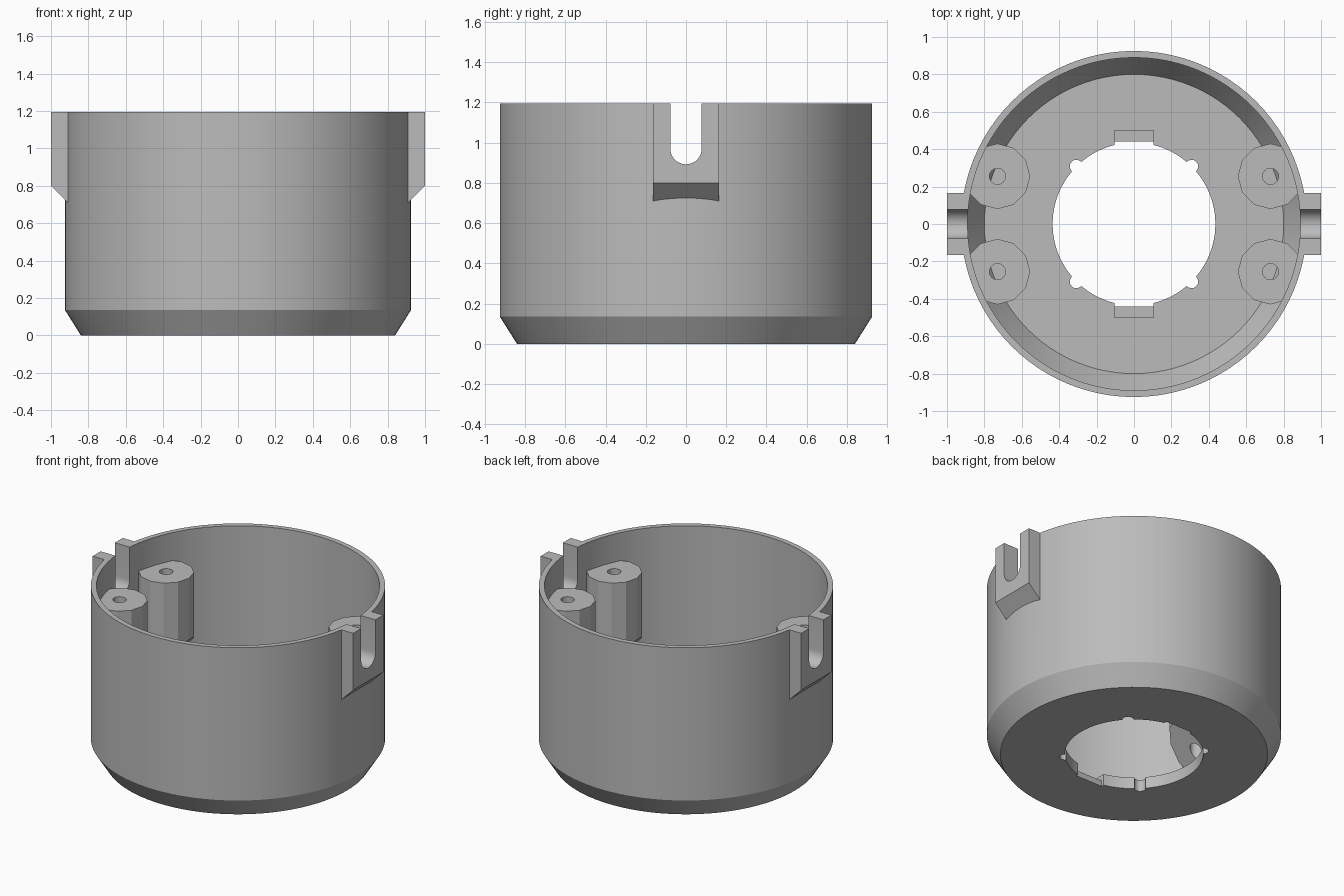
import bpy, bmesh, math
from mathutils import Matrix, Vector

if "Cube" in bpy.data.objects:
    bpy.data.objects.remove(bpy.data.objects["Cube"], do_unlink=True)

grey = bpy.data.materials.new("plain grey")
grey.use_nodes = True
COLOUR = (0.5, 0.5, 0.5, 1)
grey.diffuse_color = COLOUR
next(n for n in grey.node_tree.nodes if n.type == 'BSDF_PRINCIPLED').inputs["Base Color"].default_value = COLOUR

TOP, OUTER, INNER, FLOOR = 1.195, 0.925, 0.89, 0.08


def finish(bm, name):
    bmesh.ops.recalc_face_normals(bm, faces=bm.faces[:])
    mesh = bpy.data.meshes.new(name)
    bm.to_mesh(mesh)
    bm.free()
    mesh.materials.append(grey)
    obj = bpy.data.objects.new(name, mesh)
    bpy.context.collection.objects.link(obj)
    return obj


def prism(name, points, a, b, axis='Z'):
    """Extrude a 2D outline from a to b along Z, Y (outline xz) or X (outline yz)."""
    place = {'Z': lambda p, t: (p[0], p[1], t),
             'Y': lambda p, t: (p[0], t, p[1]),
             'X': lambda p, t: (t, p[0], p[1])}[axis]
    bm = bmesh.new()
    low = [bm.verts.new(place(p, a)) for p in points]
    high = [bm.verts.new(place(p, b)) for p in points]
    bm.faces.new(low)
    bm.faces.new(high)
    n = len(points)
    for i in range(n):
        j = (i + 1) % n
        bm.faces.new((low[i], low[j], high[j], high[i]))
    return finish(bm, name)


def circle(x, y, r, n):
    return [(x + r * math.cos(2 * math.pi * i / n), y + r * math.sin(2 * math.pi * i / n)) for i in range(n)]


def rect(x0, x1, y0, y1):
    return [(x0, y0), (x1, y0), (x1, y1), (x0, y1)]


def combine(obj, other, operation):
    """Apply a boolean, then discard the helper."""
    other.hide_render = True
    mod = obj.modifiers.new("bool", 'BOOLEAN')
    mod.operation, mod.object, mod.solver = operation, other, 'EXACT'
    select(obj)
    bpy.ops.object.modifier_apply(modifier=mod.name)
    bpy.data.objects.remove(other, do_unlink=True)


def select(obj):
    bpy.ops.object.select_all(action='DESELECT')
    obj.select_set(True)
    bpy.context.view_layer.objects.active = obj


def smooth(obj):
    select(obj)
    bpy.ops.object.shade_smooth_by_angle(angle=math.radians(25))


# Cup: closed wall and floor profile turned around the z axis
profile = [(0.435, 0), (0.84, 0), (OUTER, 0.135), (OUTER, TOP),
           (INNER, TOP), (INNER, 0.22), (0.80, FLOOR), (0.435, FLOOR)]
bm = bmesh.new()
SEG = 96
rings = []
for i in range(SEG):
    turn = Matrix.Rotation(2 * math.pi * i / SEG, 3, 'Z')
    rings.append([bm.verts.new(turn @ Vector((r, 0, z))) for r, z in profile])
for i in range(SEG):
    a, b = rings[i], rings[(i + 1) % SEG]
    for k in range(len(profile)):
        m = (k + 1) % len(profile)
        bm.faces.new((a[k], b[k], b[m], a[m]))
cup = finish(bm, "cup_body")

# Side lugs with sloped undersides, joined to the wall
for s in (-1, 1):
    outline = [(s * x, z) for x, z in ((0.85, TOP), (1.0, TOP), (1.0, 0.80), (0.85, 0.65))]
    lug = prism("lug", outline, -0.165, 0.165, 'Y')
    combine(lug, prism("trim", circle(0, 0, 0.908, SEG), 0.4, 1.6), 'DIFFERENCE')
    combine(cup, lug, 'UNION')

# Round-bottomed slots through the lugs and wall
slot = [(0.078, 1.4), (-0.078, 1.4)]
slot += [(0.078 * math.cos(t), 0.97 + 0.078 * math.sin(t))
         for t in (math.pi + math.pi * i / 16 for i in range(17))]
for s in (-1, 1):
    combine(cup, prism("slot_cutter", slot, s * 0.7, s * 1.2, 'X'), 'DIFFERENCE')

# Floor opening: four round notches, two flats and two shallow pockets
for sx in (-1, 1):
    for sy in (-1, 1):
        combine(cup, prism("notch_cutter", circle(sx * 0.308, sy * 0.308, 0.035, 20), -0.1, 0.3), 'DIFFERENCE')
for s in (-1, 1):
    combine(cup, prism("flat_cutter", rect(-0.105, 0.105, s * 0.3, s * 0.442), -0.1, 0.3), 'DIFFERENCE')
    combine(cup, prism("pocket_cutter", rect(-0.105, 0.105, s * 0.4, s * 0.50), 0.04, 0.3), 'DIFFERENCE')
smooth(cup)

# Screw posts: twelve-sided, undersides sloping down to the wall
for sx, side in ((1, "left"), (-1, "right")):
    for sy, end in ((-1, "front"), (1, "back")):
        x, y = sx * 0.73, sy * 0.255
        post = prism(f"screw_post_{end}_{side}", circle(x, y, 0.175, 12), 0, 1.0)
        for v in post.data.vertices:
            if v.co.z < 0.5:
                v.co.z = 1.13 - abs(v.co.x)
        combine(post, prism("wall_trim", circle(0, 0, 0.905, SEG), -0.2, 1.4), 'INTERSECT')
        combine(post, prism("screw_hole", circle(x, y, 0.043, 24), -0.2, 1.4), 'DIFFERENCE')
        smooth(post)
